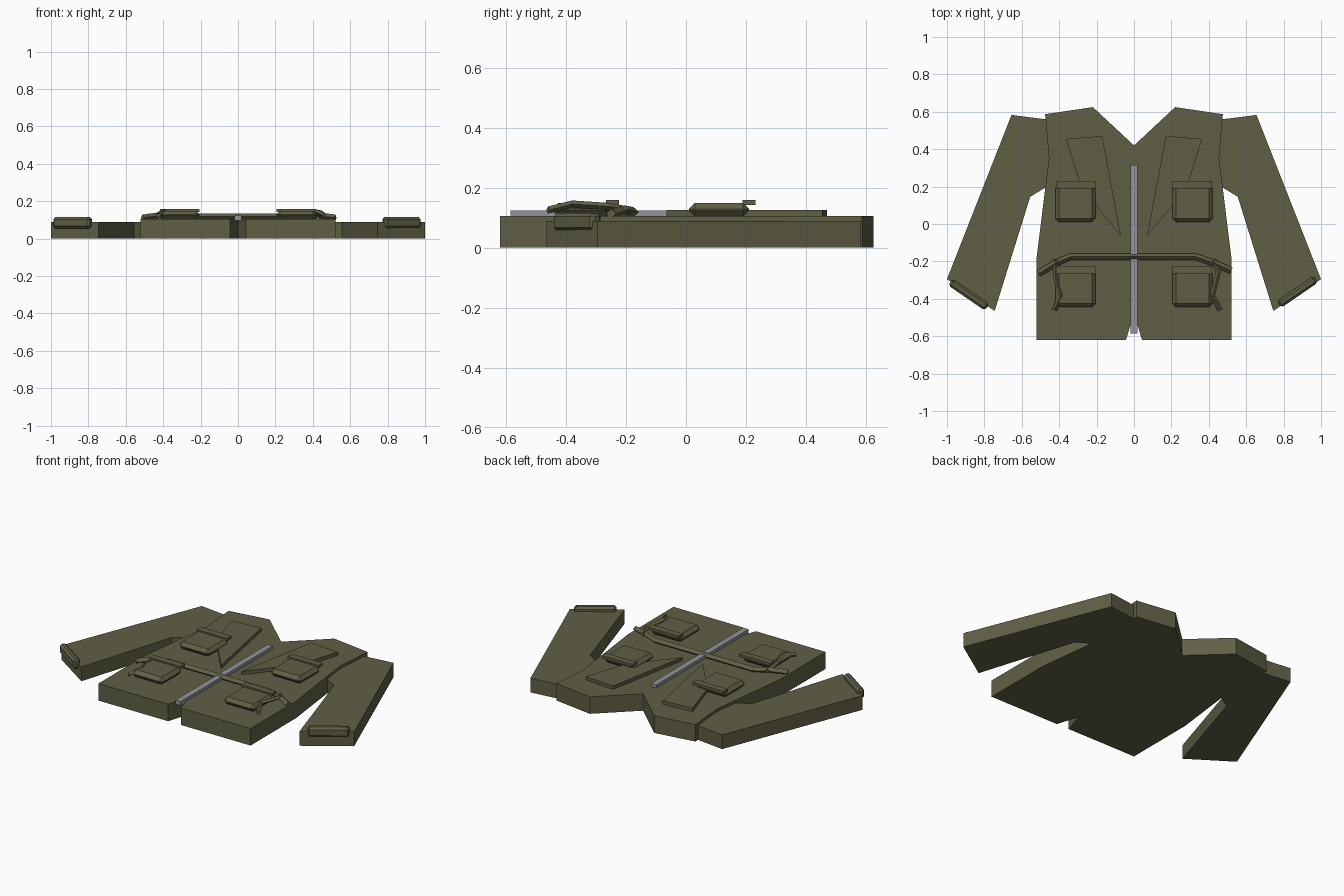
import bpy, bmesh, math
from mathutils import Vector, Matrix

cube = bpy.data.objects.get("Cube")
if cube:
    bpy.data.objects.remove(cube, do_unlink=True)


def material(name, colour):
    m = bpy.data.materials.new(name)
    m.use_nodes = True
    m.diffuse_color = colour
    m.node_tree.nodes["Principled BSDF"].inputs["Base Color"].default_value = colour
    return m


OLIVE = material("olive cloth", (0.118, 0.115, 0.06, 1))
METAL = material("grey metal", (0.29, 0.29, 0.32, 1))


def finish(name, bm, mat):
    bmesh.ops.recalc_face_normals(bm, faces=bm.faces)
    mesh = bpy.data.meshes.new(name)
    bm.to_mesh(mesh)
    bm.free()
    mesh.materials.append(mat)
    obj = bpy.data.objects.new(name, mesh)
    bpy.context.collection.objects.link(obj)
    return obj


def slab(name, outline, z0, z1, mat=OLIVE):
    """Flat outline pulled up into a plate."""
    bm = bmesh.new()
    face = bm.faces.new([bm.verts.new((x, y, z0)) for x, y in outline])
    grown = bmesh.ops.extrude_face_region(bm, geom=[face])["geom"]
    verts = [g for g in grown if isinstance(g, bmesh.types.BMVert)]
    bmesh.ops.translate(bm, verts=verts, vec=(0, 0, z1 - z0))
    return finish(name, bm, mat)


def box(name, centre, size, bevel=0, angle=0, mat=OLIVE):
    bm = bmesh.new()
    bmesh.ops.create_cube(bm, size=1)
    bmesh.ops.scale(bm, vec=size, verts=bm.verts)
    if bevel:
        bmesh.ops.bevel(bm, geom=bm.edges[:], offset=bevel, segments=1, affect='EDGES')
    turn = Matrix.Translation(centre) @ Matrix.Rotation(angle, 4, 'Z')
    bmesh.ops.transform(bm, matrix=turn, verts=bm.verts)
    return finish(name, bm, mat)


def cord(name, path, half_width, half_height):
    """Diamond section swept along a path."""
    pts = [Vector(p) for p in path]
    bm = bmesh.new()
    rings = []
    for i, p in enumerate(pts):
        along = pts[min(i + 1, len(pts) - 1)] - pts[max(i - 1, 0)]
        side = Vector((along.y, -along.x, 0)).normalized() * half_width
        up = Vector((0, 0, half_height))
        rings.append([bm.verts.new(p + d) for d in (side, up, -side, -up)])
    for a, b in zip(rings, rings[1:]):
        for k in range(4):
            n = (k + 1) % 4
            bm.faces.new((a[k], a[n], b[n], b[k]))
    bm.faces.new(rings[0])
    bm.faces.new(rings[-1])
    return finish(name, bm, OLIVE)


# Body: half outline from the neck round to the hem slit, then mirrored
half = [(0, 0.42), (0.22, 0.625), (0.475, 0.587), (0.455, 0.35),
        (0.52, -0.175), (0.52, -0.62), (0.043, -0.62), (0, -0.48)]
slab("jacket_body", half + [(-x, y) for x, y in half[-2:0:-1]], 0, 0.105)

sleeve = [(0.45, 0.557), (0.655, 0.583), (1.0, -0.295),
          (0.745, -0.465), (0.555, 0.145), (0.45, 0.21)]
lapel = [(0.17, 0.47), (0.365, 0.455), (0.28, 0.19), (0.07, -0.065)]

for side, s in (("left", 1), ("right", -1)):
    slab(side + "_sleeve", [(s * x, y) for x, y in sleeve], 0, 0.088)
    slab(side + "_lapel", [(s * x, y) for x, y in lapel], 0.1, 0.126)

    # Chest and hip pockets with a flap along the upper edge
    for place, y in (("chest", 0.11), ("hip", -0.345)):
        box(f"{side}_{place}_pocket", (s * 0.313, y, 0.126), (0.215, 0.2, 0.046), 0.02)
        box(f"{side}_{place}_flap", (s * 0.312, y + 0.1, 0.15), (0.21, 0.042, 0.016))

    # Cuff tab folded over the sleeve end
    out = 0 if s > 0 else 0.018
    box(side + "_cuff_tab", (s * (0.874 + 0.55 * out), -0.363 - 0.83 * out, 0.085),
        (0.237, 0.042, 0.06), 0.012, s * math.radians(34.5))

# Waist cord and its loose ends, draped over the hip pockets
cord("waist_cord", [(-0.51, -0.265, 0.112), (-0.42, -0.21, 0.124), (-0.34, -0.175, 0.118),
                    (0.33, -0.175, 0.118), (0.43, -0.21, 0.124), (0.52, -0.25, 0.112)],
     0.018, 0.017)
cord("left_cord_end", [(0.425, -0.19, 0.125), (0.45, -0.26, 0.137),
                       (0.42, -0.38, 0.145), (0.46, -0.46, 0.125)], 0.014, 0.012)
cord("right_cord_end", [(-0.42, -0.19, 0.125), (-0.42, -0.28, 0.137),
                        (-0.39, -0.38, 0.145), (-0.425, -0.46, 0.125)], 0.014, 0.012)

# Zip strip down the middle
box("zip", (0, -0.135, 0.111), (0.036, 0.9, 0.026), mat=METAL)
